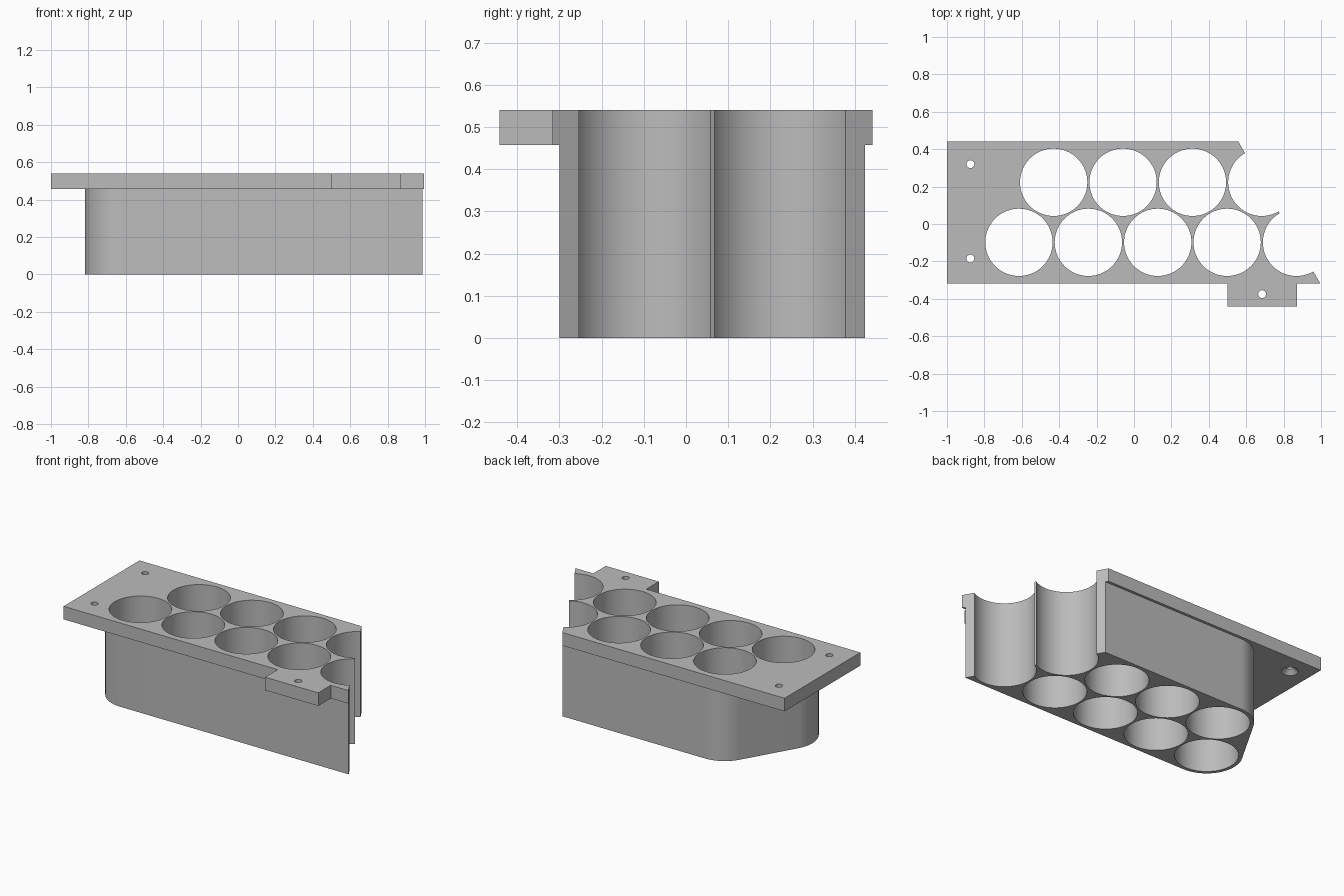
import bpy, bmesh
from math import cos, sin, pi, radians, sqrt

if "Cube" in bpy.data.objects:
    bpy.data.objects.remove(bpy.data.objects["Cube"], do_unlink=True)

TOP, UNDER = 0.54, 0.457
PITCH, HOLE_R, SHELL_R = 0.371, 0.18, 0.202
FRONT_Y, BACK_Y = -0.098, 0.223          # centre lines of the two rows
FRONT_X, BACK_X = -0.615, -0.4295        # first socket in each row
PLATE_FRONT, PLATE_BACK = -0.317, 0.442


def cut_x(y):
    """The slanted open end runs through the last socket of both rows."""
    return FRONT_X + 4 * PITCH - (y - FRONT_Y) / sqrt(3)


def add_prism(bm, outline, z0, z1):
    face = bm.faces.new([bm.verts.new((x, y, z0)) for x, y in outline])
    ext = bmesh.ops.extrude_face_region(bm, geom=[face])
    for v in ext["geom"]:
        if isinstance(v, bmesh.types.BMVert):
            v.co.z = z1


def circle(x, y, r, n=64):
    return [(x + r * cos(2 * pi * i / n), y + r * sin(2 * pi * i / n)) for i in range(n)]


def arc(x, y, r, start, end, n=24):
    angles = [radians(start + (end - start) * i / n) for i in range(n + 1)]
    return [(x + r * cos(a), y + r * sin(a)) for a in angles]


def finish(name, bm):
    bmesh.ops.recalc_face_normals(bm, faces=bm.faces)
    mesh = bpy.data.meshes.new(name)
    bm.to_mesh(mesh)
    bm.free()
    obj = bpy.data.objects.new(name, mesh)
    bpy.context.collection.objects.link(obj)
    return obj


def combine(target, other, operation):
    mod = target.modifiers.new(operation.title(), "BOOLEAN")
    mod.operation, mod.object, mod.solver = operation, other, "EXACT"
    bpy.context.view_layer.objects.active = target
    bpy.ops.object.modifier_apply(modifier=mod.name)
    bpy.data.objects.remove(other, do_unlink=True)


# Flange plate with the screw tab in its front edge
bm = bmesh.new()
add_prism(bm, [(-1, PLATE_FRONT), (0.5, PLATE_FRONT), (0.5, -0.442), (0.872, -0.442),
               (0.872, PLATE_FRONT), (cut_x(PLATE_FRONT), PLATE_FRONT),
               (cut_x(PLATE_BACK), PLATE_BACK), (-1, PLATE_BACK)], UNDER, TOP)
holder = finish("battery_holder", bm)

# Deep body wrapping both rows, rounded at the closed end
front, back = FRONT_Y - SHELL_R, BACK_Y + SHELL_R
bm = bmesh.new()
add_prism(bm, [(cut_x(front), front), (cut_x(back), back)]
          + arc(BACK_X, BACK_Y, SHELL_R, 90, 150)
          + arc(FRONT_X, FRONT_Y, SHELL_R, 150, 270), 0, (UNDER + TOP) / 2)
combine(holder, finish("body", bm), "UNION")

# Round sockets, the last of each row left half open
bm = bmesh.new()
for x, y, count in ((FRONT_X, FRONT_Y, 5), (BACK_X, BACK_Y, 4)):
    for i in range(count):
        add_prism(bm, circle(x + i * PITCH, y, HOLE_R), -0.1, TOP + 0.1)
combine(holder, finish("socket_cutter", bm), "DIFFERENCE")

# Screw holes, countersunk from below
bm = bmesh.new()
for x, y in ((-0.875, 0.32), (-0.875, -0.185), (0.685, -0.375)):
    rings = []
    for r, z in ((0.047, UNDER - 0.02), (0.047, UNDER), (0.021, UNDER + 0.026), (0.021, TOP + 0.1)):
        rings.append([bm.verts.new((px, py, z)) for px, py in circle(x, y, r, 32)])
    for a, b in zip(rings, rings[1:]):
        for i in range(len(a)):
            bm.faces.new((a[i - 1], a[i], b[i], b[i - 1]))
    bm.faces.new(rings[0])
    bm.faces.new(rings[-1])
combine(holder, finish("screw_cutter", bm), "DIFFERENCE")

# Plain grey plastic
grey = bpy.data.materials.new("grey_plastic")
grey.use_nodes = True
colour = (0.5, 0.5, 0.5, 1)
grey.diffuse_color = colour
grey.node_tree.nodes["Principled BSDF"].inputs["Base Color"].default_value = colour
holder.data.materials.clear()
holder.data.materials.append(grey)
for p in holder.data.polygons:
    p.material_index = 0

bpy.ops.object.select_all(action="DESELECT")
holder.select_set(True)
bpy.context.view_layer.objects.active = holder
bpy.ops.object.shade_smooth_by_angle(angle=radians(30))
